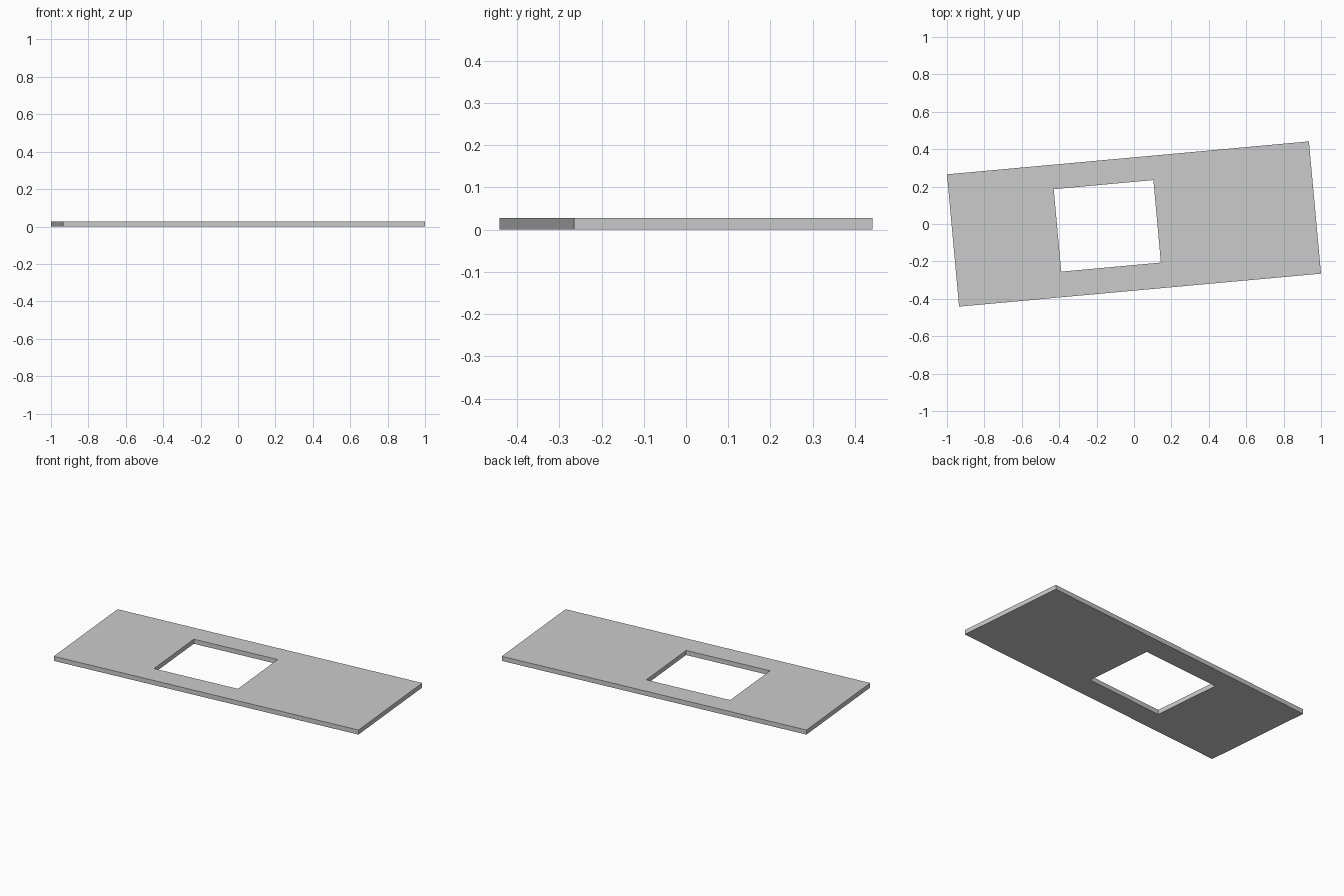
import bpy, bmesh
from math import radians
from mathutils import Matrix

if "Cube" in bpy.data.objects:
    bpy.data.objects.remove(bpy.data.objects["Cube"])

ANGLE = radians(5.2)
THICK = 0.028


def rect(bm, cx, cy, w, h):
    return [bm.verts.new((cx + sx * w / 2, cy + sy * h / 2, 0))
            for sx, sy in ((-1, -1), (1, -1), (1, 1), (-1, 1))]


bm = bmesh.new()

# Outer outline and off-centre rectangular opening, joined as a flat frame
outer = rect(bm, 0, 0, 1.943, 0.71)
inner = rect(bm, -0.143, 0.003, 0.535, 0.443)
for i in range(4):
    j = (i + 1) % 4
    bm.faces.new((outer[i], outer[j], inner[j], inner[i]))

# Thicken upwards
ext = bmesh.ops.extrude_face_region(bm, geom=bm.faces[:], use_keep_orig=True)
top = [v for v in ext["geom"] if isinstance(v, bmesh.types.BMVert)]
bmesh.ops.translate(bm, vec=(0, 0, THICK), verts=top)

# Turn slightly about the vertical axis
bmesh.ops.transform(bm, matrix=Matrix.Rotation(ANGLE, 4, 'Z'), verts=bm.verts[:])
bmesh.ops.recalc_face_normals(bm, faces=bm.faces[:])

mesh = bpy.data.meshes.new("panel_with_opening")
bm.to_mesh(mesh)
bm.free()
panel = bpy.data.objects.new("panel_with_opening", mesh)
bpy.context.collection.objects.link(panel)
